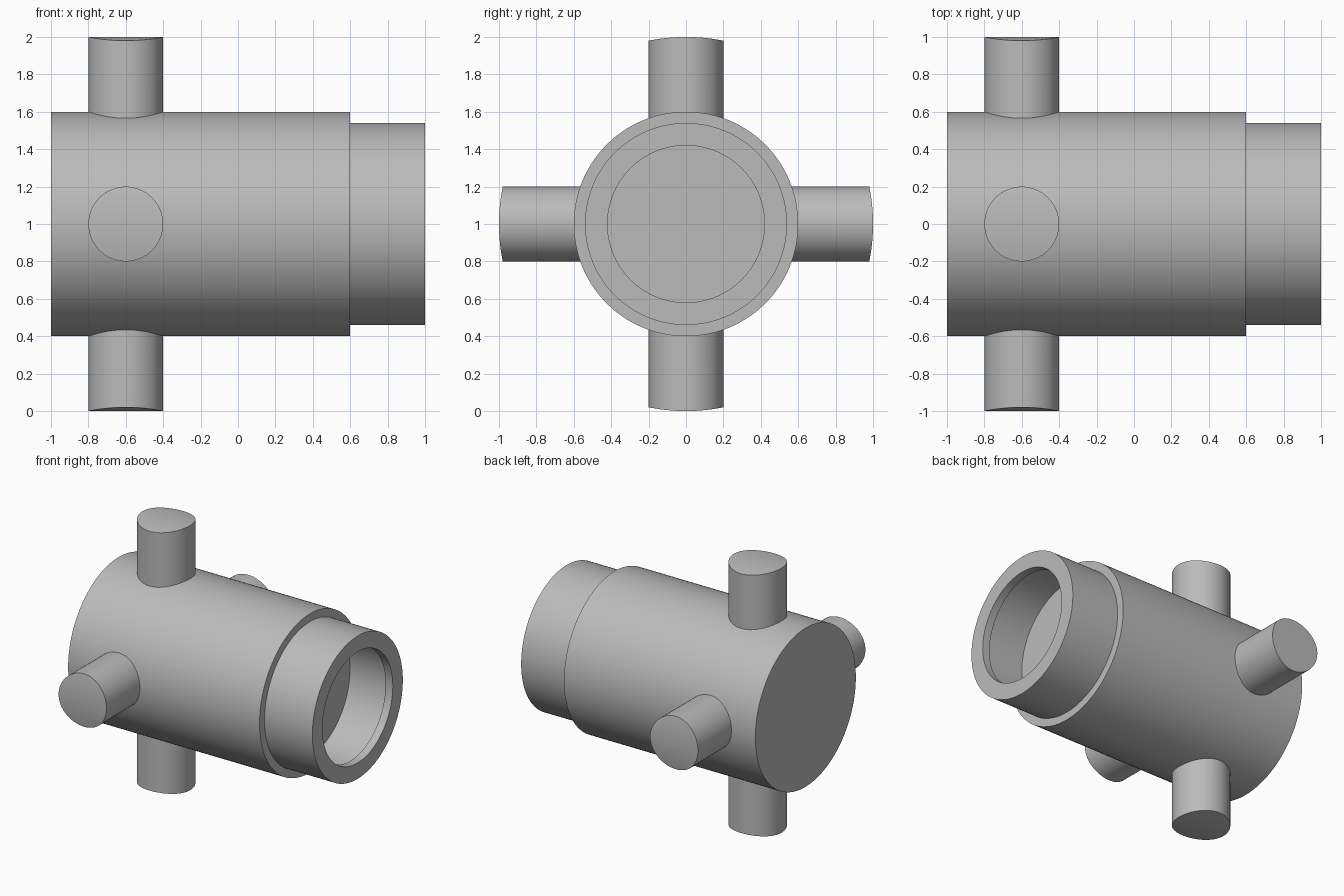
import bpy, bmesh
from math import sin, cos, pi, sqrt, radians
from mathutils import Matrix

cube = bpy.data.objects.get("Cube")
if cube:
    bpy.data.objects.remove(cube, do_unlink=True)

grey = bpy.data.materials.new("plain grey")
grey.use_nodes = True
GREY = (0.5, 0.5, 0.5, 1)
grey.diffuse_color = GREY
grey.node_tree.nodes["Principled BSDF"].inputs["Base Color"].default_value = GREY

BODY_R, PEG_R, REACH, PEG_X = 0.6, 0.2, 1.0, -0.6


def finish(name, bm):
    bmesh.ops.recalc_face_normals(bm, faces=bm.faces)
    mesh = bpy.data.meshes.new(name)
    bm.to_mesh(mesh)
    bm.free()
    mesh.materials.append(grey)
    obj = bpy.data.objects.new(name, mesh)
    bpy.context.collection.objects.link(obj)
    obj.location.z = 1
    bpy.ops.object.select_all(action="DESELECT")
    obj.select_set(True)
    bpy.context.view_layer.objects.active = obj
    bpy.ops.object.shade_smooth_by_angle(angle=radians(30))
    return obj


def lathe(name, profile, sides=128):
    """Revolve (x, radius) points about the x axis, closing both ends."""
    bm = bmesh.new()
    rings = [[bm.verts.new((x, r * cos(2 * pi * i / sides), r * sin(2 * pi * i / sides)))
              for i in range(sides)] for x, r in profile]
    for a, b in zip(rings, rings[1:]):
        for i in range(sides):
            j = (i + 1) % sides
            bm.faces.new((a[i], a[j], b[j], b[i]))
    bm.faces.new(rings[0])
    bm.faces.new(rings[-1])
    return finish(name, bm)


def peg(name, angle, sides=64):
    """Round radial peg whose outer end follows a cylinder about the body axis."""
    bm = bmesh.new()
    inner, outer = [], []
    for i in range(sides):
        a = 2 * pi * i / sides
        x, y = PEG_X + PEG_R * sin(a), PEG_R * cos(a)
        inner.append(bm.verts.new((x, y, sqrt((BODY_R - 0.01) ** 2 - y * y))))
        outer.append(bm.verts.new((x, y, sqrt(REACH ** 2 - y * y))))
    for i in range(sides):
        j = (i + 1) % sides
        bm.faces.new((inner[i], inner[j], outer[j], outer[i]))
    # Caps made of straight strips running along the body axis
    for ring in (inner, outer):
        for i in range(sides // 2):
            strip = [ring[i], ring[i + 1], ring[-i - 1], ring[-i]]
            bm.faces.new(list(dict.fromkeys(strip)))
    bm.transform(Matrix.Rotation(angle, 4, "X"))
    return finish(name, bm)


# Solid barrel, stepped neck, and a bore widening behind a thin lip
lathe("barrel", [(-1, BODY_R), (0.6, BODY_R), (0.6, 0.54), (1, 0.54),
                 (1, 0.42), (0.94, 0.42), (0.94, 0.48), (0.6, 0.48)])

# Four pegs around the closed end
for k, side in enumerate(("top", "front", "bottom", "back")):
    peg(side + "_peg", k * pi / 2)
